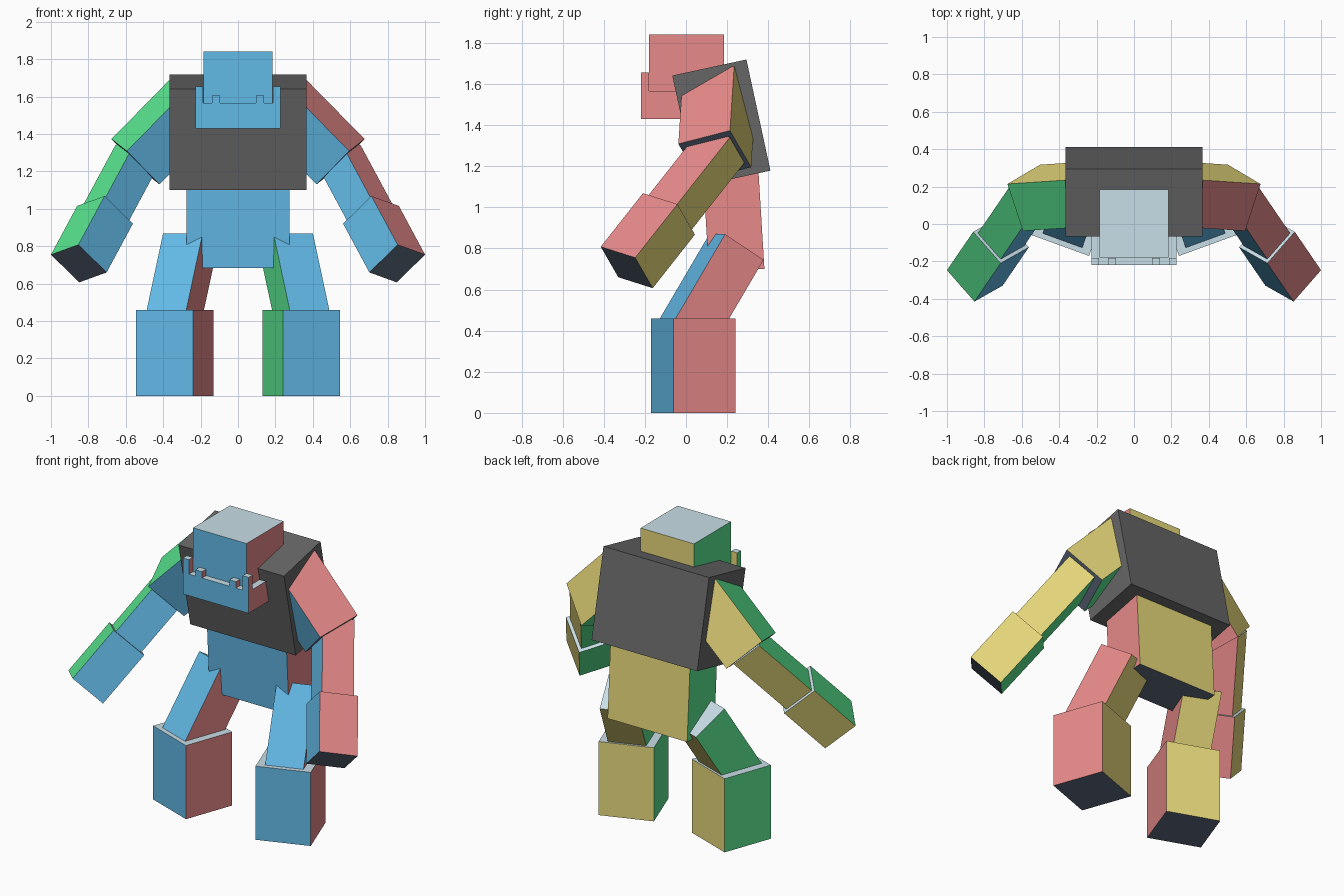
import bpy, bmesh
from math import radians
from mathutils import Matrix, Vector, Euler

cube = bpy.data.objects.get("Cube")
if cube:
    bpy.data.objects.remove(cube, do_unlink=True)


def material(name, hex_colour):
    def linear(c):
        return c / 12.92 if c <= 0.04045 else ((c + 0.055) / 1.055) ** 2.4
    rgb = [linear(int(hex_colour[i:i + 2], 16) / 255) for i in (0, 2, 4)]
    m = bpy.data.materials.new(name)
    m.use_nodes = True
    m.diffuse_color = (*rgb, 1)
    m.node_tree.nodes["Principled BSDF"].inputs["Base Color"].default_value = (*rgb, 1)
    return m


# One colour for each local face direction
DIRECTIONS = [
    (Vector((1, 0, 0)), material("pink", "FA9695")),
    (Vector((-1, 0, 0)), material("green", "5FF398")),
    (Vector((0, -1, 0)), material("sky_blue", "6BC8F9")),
    (Vector((0, 1, 0)), material("yellow", "FBEB86")),
    (Vector((0, 0, 1)), material("pale_blue", "D0E6EF")),
    (Vector((0, 0, -1)), material("slate", "606C80")),
]
GREY = material("dark_grey", "666666")


def box(name, centre, size, rot=Matrix.Identity(3), plain=None):
    """Oriented box, coloured by local face direction unless a plain material is given."""
    bm = bmesh.new()
    bmesh.ops.create_cube(bm, size=1)
    bmesh.ops.scale(bm, vec=size, verts=bm.verts)
    bm.normal_update()
    if not plain:
        for f in bm.faces:
            f.material_index = max(range(6), key=lambda i: f.normal.dot(DIRECTIONS[i][0]))
    me = bpy.data.meshes.new(name)
    bm.to_mesh(me)
    bm.free()
    for m in ([plain] if plain else [d[1] for d in DIRECTIONS]):
        me.materials.append(m)
    ob = bpy.data.objects.new(name, me)
    ob.matrix_world = Matrix.Translation(centre) @ rot.to_4x4()
    bpy.context.scene.collection.objects.link(ob)
    return ob


def span(name, low, high):
    """Upright box between two corners."""
    low, high = Vector(low), Vector(high)
    return box(name, (low + high) / 2, high - low)


def turned(x=0, z=0):
    return Euler((radians(x), 0, radians(z))).to_matrix()


def frame(back, down):
    """Rotation whose y axis is back and whose z axis points against down."""
    z = -Vector(down).normalized()
    y = Vector(back)
    y = (y - z * y.dot(z)).normalized()
    return Matrix((y.cross(z), y, z)).transposed()


def pair(name, centre, size, rot):
    """Left part plus its reflection, keeping the local face directions."""
    box("left_" + name, Vector(centre), size, rot)
    flip = Matrix.Diagonal((-1, 1, 1))
    box("right_" + name, flip @ Vector(centre), size, flip @ rot @ flip)


# Head and underbite jaw
span("head", (-0.185, -0.18, 1.56), (0.185, 0.185, 1.84))
span("jaw", (-0.227, -0.22, 1.43), (0.227, 0.1, 1.565))
for side, s in (("left", 1), ("right", -1)):
    for name, inner, outer, top in (("tusk", 0.186, 0.227, 1.655), ("tooth", 0.095, 0.14, 1.605)):
        xs = sorted((s * inner, s * outer))
        span(f"{side}_{name}", (xs[0], -0.22, 1.565), (xs[1], -0.181, top))

# Torso
box("chest", (0, 0.172, 1.41), (0.73, 0.369, 0.553), turned(x=12.2), GREY)
box("waist", (0, 0.23, 0.967), (0.55, 0.27, 0.55), turned(x=3.5))

# Legs, toes turned outward
pair("shin", (0.338, 0.035, 0.23), (0.324, 0.32, 0.46), turned(z=20))
pair("thigh", (0.306, 0.121, 0.595), (0.225, 0.235, 0.50), turned(x=-32, z=20))

# Upper arms, placed by the middle of the elbow end
upper = frame((0.25, 0.924, 0.29), (0.70, -0.046, -0.713))
elbow = Vector((0.548, 0.14, 1.252))
pair("upper_arm", elbow + upper @ Vector((0, 0, 0.22)), (0.27, 0.272, 0.44), upper)

# Forearms and hands share one direction, measured from the wrist
lower = frame((0.145, 0.17, -0.05), (0.14, -0.205, -0.26))
wrist = Vector((0.711, -0.083, 0.968))
pair("forearm", wrist + lower @ Vector((0, 0, 0.18)), (0.19, 0.19, 0.56), lower)
pair("hand", wrist + lower @ Vector((0, 0, -0.18)), (0.228, 0.229, 0.36), lower)
